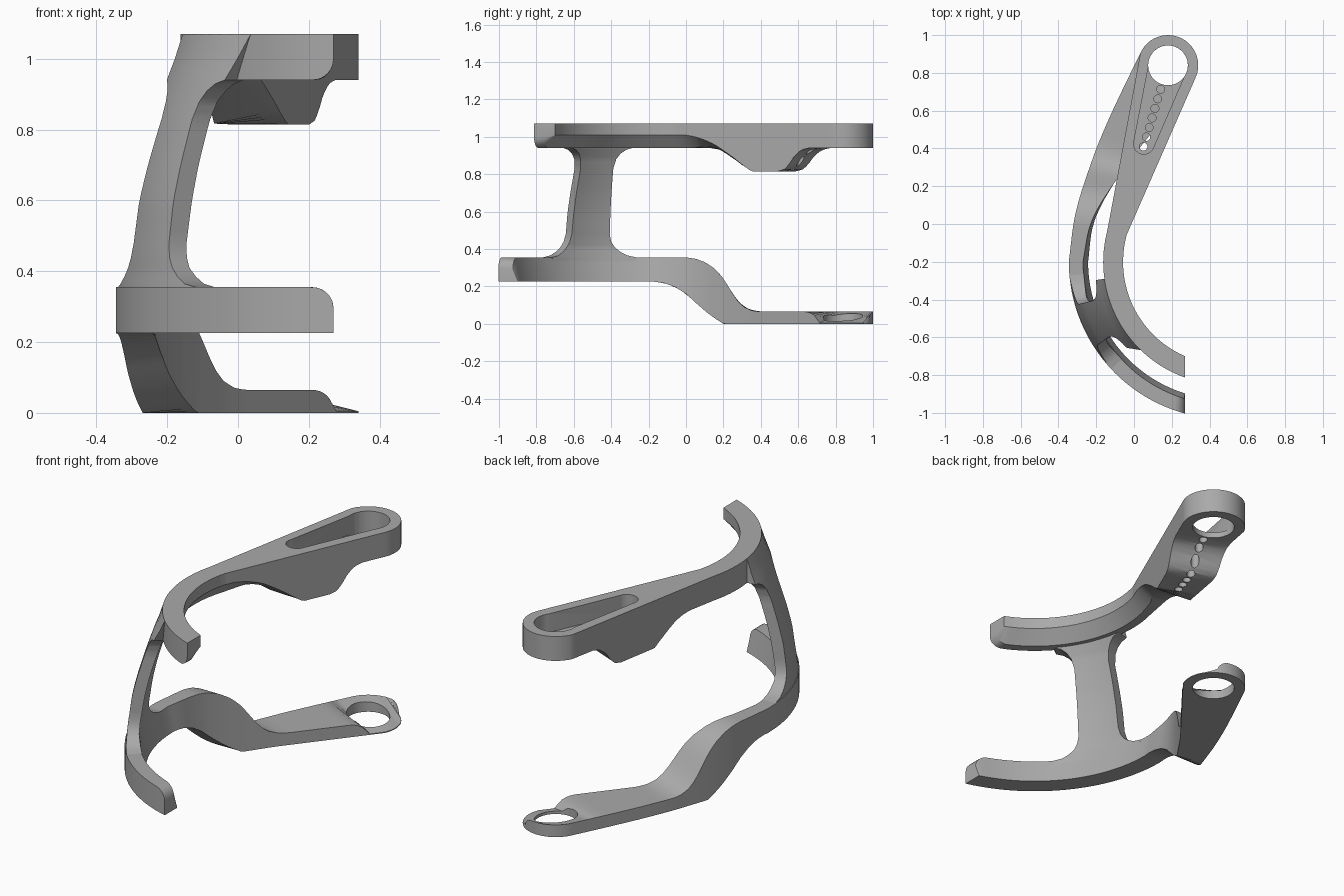
import bpy, bmesh, math
from mathutils import Vector

if "Cube" in bpy.data.objects:
    bpy.data.objects.remove(bpy.data.objects["Cube"])

grey = bpy.data.materials.new("satin_grey")
grey.diffuse_color = (0.40, 0.40, 0.40, 1)
grey.use_nodes = True
grey.node_tree.nodes["Principled BSDF"].inputs["Base Color"].default_value = grey.diffuse_color

CX, CY, END_X = 0.487, -0.2, 0.27        # centre of the curved arms, cut-off plane
RING, RING_R, HOLE_R = Vector((0.18, 0.84)), 0.16, 0.105
ALONG, ACROSS = Vector((0.409, 0.912)), Vector((-0.912, 0.409))


def interp(table, v):
    """Piecewise smooth lookup."""
    if v <= table[0][0]:
        return table[0][1]
    for (a, p), (b, q) in zip(table, table[1:]):
        if v <= b:
            return p + (q - p) * (v - a) / (b - a)
    return table[-1][1]


def polar(r, deg):
    a = math.radians(deg)
    return Vector((CX - r * math.cos(a), CY - r * math.sin(a)))


def arc(r, t):
    """t = 1 lies on the cut-off plane, t = 0 due left of the centre."""
    return polar(r, t * math.degrees(math.acos((CX - END_X) / r)))


def corner(x, rad=0.06):
    """Height lost to the rounded corner near the free end."""
    d = min(max(x - (END_X - rad), 0), rad)
    return rad - math.sqrt(rad * rad - d * d)


def finish(ob):
    ob.data.materials.clear()
    ob.data.materials.append(grey)
    bpy.ops.object.select_all(action='DESELECT')
    ob.select_set(True)
    bpy.context.view_layer.objects.active = ob
    bpy.ops.object.shade_smooth_by_angle(angle=math.radians(28))


def loft(name, sections):
    bm = bmesh.new()
    rows = [[bm.verts.new(p) for p in s] for s in sections]
    n = len(rows[0])
    for a, b in zip(rows, rows[1:]):
        for i in range(n):
            j = (i + 1) % n
            bm.faces.new((a[i], a[j], b[j], b[i]))
    bm.faces.new(rows[0])
    bm.faces.new(rows[-1])
    bmesh.ops.recalc_face_normals(bm, faces=bm.faces)
    me = bpy.data.meshes.new(name)
    bm.to_mesh(me)
    bm.free()
    ob = bpy.data.objects.new(name, me)
    bpy.context.collection.objects.link(ob)
    return ob


def circle(c, r, a0=0, a1=360, n=48):
    return [(c[0] + r * math.cos(math.radians(a0 + (a1 - a0) * i / n)),
             c[1] + r * math.sin(math.radians(a0 + (a1 - a0) * i / n))) for i in range(n)]


def cut(ob, outline, z0, z1):
    tool = loft("cutter", [[(x, y, z) for x, y in outline] for z in (z0, z1)])
    tool.hide_render = True
    m = ob.modifiers.new("cut", 'BOOLEAN')
    m.operation, m.solver, m.object = 'DIFFERENCE', 'EXACT', tool
    bpy.context.view_layer.objects.active = ob
    bpy.ops.object.modifier_apply(modifier=m.name)
    bpy.data.objects.remove(tool)


def cap_pairs():
    """Left/right points round the ring end."""
    for i in range(19):
        a = math.radians(89 * i / 18)
        m = RING + ALONG * RING_R * math.sin(a)
        yield m + ACROSS * RING_R * math.cos(a), m - ACROSS * RING_R * math.cos(a)


END_T = [1, 0.997, 0.99, 0.98, 0.965, 0.95, 0.935]

# ---- upper arm: chamfered inner lower edge, boss under the straight part
TOP, LOW, CHAM = 1.07, 0.94, 1.01


def upper_section(L, R, zl, zr, k):
    C = L.lerp(R, k)
    zc = zl + (zr - zl) * max(0, (k - 0.45) / 0.55)
    return [(*L, TOP), (*R, TOP), (*R, zr), (*C, zc), (*L, zl)]


secs = []
for t in END_T + [0.9 - 0.9 * i / 24 for i in range(25)]:
    L, R = arc(0.65, t), arc(0.545, t)
    secs.append(upper_section(L, R, LOW + corner(L.x), CHAM, 0.45))
for d in (-5, -10):
    secs.append(upper_section(polar(0.65, d), polar(0.545, d), LOW, CHAM, 0.45))
L0, R0 = polar(0.65, -15), polar(0.545, -15)
L1, R1 = RING + ACROSS * RING_R, RING - ACROSS * RING_R
boss_l = [(.17, .94), (.22, .932), (.27, .915), (.32, .885), (.38, .845), (.42, .817), (.66, .815),
          (.70, .825), (.73, .85), (.76, .89), (.79, .917), (.82, .932), (.86, .94)]
boss_r = [(.06, 1.01), (.13, 1.0), (.19, .983), (.25, .96), (.31, .927), (.38, .885), (.44, .845),
          (.49, .815)] + boss_l[6:]
fade = [(.1, .45), (.5, .97)]
for i in range(50):
    f = i / 50
    secs.append(upper_section(L0.lerp(L1, f), R0.lerp(R1, f), interp(boss_l, f),
                              interp(boss_r, f), interp(fade, f)))
for L, R in cap_pairs():
    secs.append(upper_section(L, R, LOW, LOW, 0.97))
upper = loft("upper_arm", secs)

# keyhole pocket, through hole and row of drain holes
end = Vector((0.052, 0.425))
ang = math.degrees(math.atan2(RING.y - end.y, RING.x - end.x))
tilt = math.degrees(math.acos((HOLE_R - 0.055) / (RING - end).length))
slot = (circle(RING, HOLE_R, ang - tilt, ang + tilt, 40)
        + circle(end, 0.055, ang + tilt, ang + 360 - tilt, 30))
cut(upper, slot, 0.97, 1.2)
cut(upper, circle(RING, HOLE_R, 0.5, 360.5), 0.7, 1.1)
for i in range(7):
    cut(upper, circle((0.05 + 0.0152 * i, 0.41 + 0.0505 * i), 0.021, n=20), 0.7, 1.1)
finish(upper)

# ---- lower arm: leaning inner wall, then an S-bend down to the thin plate
top_z = [(0, .355), (.05, .348), (.1, .33), (.15, .297), (.19, .255), (.22, .21), (.25, .16),
         (.28, .118), (.31, .09), (.35, .071), (.39, .065)]
bot_z = [(-.17, .225), (-.12, .218), (-.06, .198), (0, .16), (.06, .105), (.11, .062), (.16, .025),
         (.2, 0)]


def lower_section(L, R, lean):
    B = R + lean
    tl, tr = (interp(top_z, p.y) - corner(p.x) for p in (L, R))
    return [(*L, tl), (*R, tr), (*B, interp(bot_z, B.y)), (*L, interp(bot_z, L.y))]


secs = []
for t in END_T + [0.9 - 0.9 * i / 30 for i in range(31)]:
    R = arc(0.757, t)
    secs.append(lower_section(arc(0.832, t), R, arc(0.73, t) - R))
left = [(-.18, (-.345, -.2)), (-.02, (-.322, 0)), (.08, (-.3, .1)), (.18, (-.27, .2)), (.38, (-.2, .4)),
        (.55, (-.13, .565)), (.72, (-.052, .73)), (.9, tuple(L1))]
right = [(-.18, (-.27, -.2)), (-.02, (-.24, -.02)), (.08, (-.19, .09)), (.18, (-.13, .18)),
         (.38, (-.02, .34)), (.9, tuple(R1))]
pts = lambda tab, v: Vector([interp([(k, p[c]) for k, p in tab], v) for c in (0, 1)])
for i in range(1, 60):
    v = -.18 + 1.08 * i / 60
    # average neighbouring samples so the bends stay soft
    L = sum((pts(left, v + o) for o in (-.04, 0, .04)), Vector((0, 0))) / 3
    R = sum((pts(right, v + o) for o in (-.04, 0, .04)), Vector((0, 0))) / 3
    secs.append(lower_section(L, R, Vector((0.027 * max(0, 1 - i / 22), 0))))
for L, R in cap_pairs():
    secs.append(lower_section(L, R, Vector((0, 0))))
lower = loft("lower_arm", secs)
cut(lower, circle(RING, HOLE_R), -0.1, 0.2)
finish(lower)

# ---- curved post joining the arms, flared at both ends
radius = [(.30, .831), (.355, .829), (.40, .822), (.45, .817), (.6, .797), (.7, .772), (.8, .742),
          (.88, .716), (.94, .695), (1.0, .672), (1.069, .65)]
inner = [(.30, .75), (.355, .755), (.41, .762), (.46, .757), (.6, .735), (.7, .712), (.8, .682),
         (.88, .655), (.94, .625), (1.0, .61), (1.069, .6)]
back = [(.355, 5), (.365, 8.5), (.385, 11.5), (.41, 13.8), (.44, 15.3), (.48, 16), (.83, 16.3), (.88, 15.3),
        (.91, 13.5), (.93, 11), (.94, 8)]
front = [(.355, 43), (.365, 39.5), (.385, 37), (.41, 35), (.44, 33.7), (.48, 33), (.83, 32.7), (.88, 33.7),
         (.91, 35.5), (.93, 38), (.94, 41), (1.069, 46)]
secs = []
for z in ([.30, .355, .36, .365, .375, .385, .397, .41, .425, .44, .46] + [.48 + .035 * i for i in range(11)]
          + [.85, .865, .88, .895, .91, .92, .93, .935, .94, .97, 1.0, 1.035, 1.069]):
    a, b = interp(back, z), interp(front, z)
    ro, ri = interp(radius, z), interp(inner, z)
    steps = [a + (b - a) * i / 8 for i in range(9)]
    secs.append([(*polar(ro, d), z) for d in steps] + [(*polar(ri, d), z) for d in reversed(steps)])
finish(loft("joining_post", secs))
